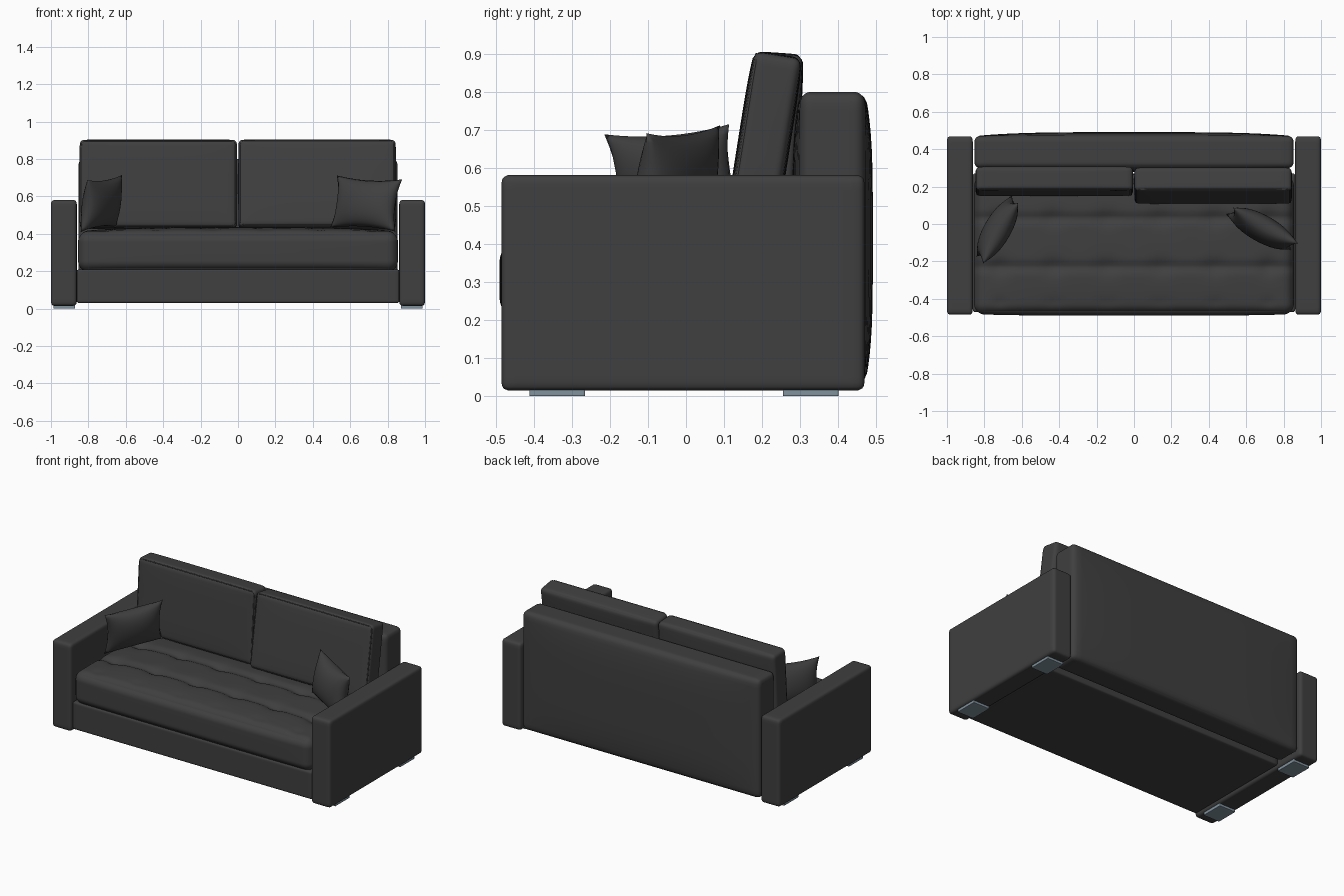
import bpy, bmesh, math
from mathutils import Vector, Euler

if "Cube" in bpy.data.objects:
    bpy.data.objects.remove(bpy.data.objects["Cube"], do_unlink=True)


def material(name, rgb):
    mat = bpy.data.materials.new(name)
    mat.use_nodes = True
    color = (*rgb, 1)
    mat.diffuse_color = color
    mat.node_tree.nodes["Principled BSDF"].inputs["Base Color"].default_value = color
    return mat


FABRIC = material("charcoal fabric", (0.05, 0.05, 0.05))
METAL = material("blue grey metal", (0.22, 0.29, 0.34))


def add_object(name, data, mat, loc, rot=(0, 0, 0)):
    obj = bpy.data.objects.new(name, data)
    bpy.context.collection.objects.link(obj)
    data.materials.append(mat)
    obj.location = loc
    obj.rotation_euler = [math.radians(a) for a in rot]
    return obj


def finish(name, bm, mat, loc, rot=(0, 0, 0)):
    bmesh.ops.recalc_face_normals(bm, faces=bm.faces)
    for f in bm.faces:
        f.smooth = True
    mesh = bpy.data.meshes.new(name)
    bm.to_mesh(mesh)
    bm.free()
    return add_object(name, mesh, mat, loc, rot)


def soft_box(name, loc, half, r, bulge=(0, 0, 0), n=24, rot=(0, 0, 0), mat=FABRIC, shape=None):
    """Rounded box with padded faces; the grid is denser toward the edges."""
    bm = bmesh.new()
    bmesh.ops.create_cube(bm, size=2)
    bmesh.ops.subdivide_edges(bm, edges=bm.edges[:], cuts=n - 1, use_grid_fill=True)
    for v in bm.verts:
        u = [math.sin(c * math.pi / 2) for c in v.co]
        pos = Vector([c * h for c, h in zip(u, half)])
        core = Vector([max(r - h, min(h - r, c)) for c, h in zip(pos, half)])
        out = pos - core
        if out.length > 1e-7:
            pos = core + out.normalized() * r
        for i in range(3):
            a, b = u[i - 1], u[i - 2]
            pos[i] += bulge[i] * u[i] * (1 - a ** 4) * (1 - b ** 4)
        if shape:
            pos = shape(pos)
        v.co = pos
    return finish(name, bm, mat, loc, rot)


def piping(name, cushion_loc, half, rot, inset=0.007, r=0.025):
    """Thin welt around the front edge of a back cushion."""
    hx, hz = half[0] - inset, half[2] - inset
    curve = bpy.data.curves.new(name, "CURVE")
    curve.dimensions = "3D"
    curve.bevel_depth = 0.004
    curve.bevel_resolution = 2
    pts = []
    for k, (sx, sz) in enumerate([(1, 1), (-1, 1), (-1, -1), (1, -1)]):
        for j in range(6):
            a = (k + j / 5) * math.pi / 2
            pts.append((sx * (hx - r) + r * math.cos(a), inset - half[1],
                        sz * (hz - r) + r * math.sin(a)))
    spline = curve.splines.new("POLY")
    spline.points.add(len(pts) - 1)
    for p, co in zip(spline.points, pts):
        p.co = (*co, 1)
    spline.use_cyclic_u = True
    return add_object(name, curve, FABRIC, cushion_loc, rot)


def pillow(name, loc, half_w, half_h, half_t, rot, n=24):
    """Square throw pillow with pulled-out corners and thin seams."""
    bm = bmesh.new()
    for side in (-1, 1):
        new = bmesh.ops.create_grid(bm, x_segments=n, y_segments=n, size=1)["verts"]
        for v in new:
            u, w = v.co.x, v.co.y
            puff = max(0, (1 - u * u) * (1 - w * w)) ** 0.55
            v.co = (half_w * u * (1 - 0.12 * (1 - w * w) * u * u),
                    side * half_t * puff,
                    half_h * w * (1 - 0.12 * (1 - u * u) * w * w))
    bmesh.ops.remove_doubles(bm, verts=bm.verts[:], dist=0.0005)
    return finish(name, bm, FABRIC, loc, rot)


# Arms and feet, mirrored left and right
for side, s in (("left", 1), ("right", -1)):
    soft_box(side + "_arm", (s * 0.931, -0.008, 0.298), (0.069, 0.477, 0.283), 0.02)
    for end, y in (("front", -0.338), ("back", 0.328)):
        soft_box(f"{side}_{end}_foot", (s * 0.929, y, 0.012), (0.058, 0.073, 0.012),
                 0.002, n=8, mat=METAL)

# Base and back frame
soft_box("base", (0, -0.1, 0.12), (0.862, 0.37, 0.09), 0.012)
soft_box("back_frame", (0, 0.385, 0.415), (0.853, 0.085, 0.385), 0.03, (0, 0.021, 0))

# Tufted seat
SEAT_Y = -0.112
SEAMS = (-0.23, 0.03)
TUFTS = [(i - 2.5) * 0.287 for i in range(6)]


def tuft(pos):
    y = pos.y + SEAT_Y
    weight = max(0, min(1, pos.z / 0.08))
    dip = 0
    for s in SEAMS:
        dip += 0.014 * math.exp(-((y - s) / 0.024) ** 2)
        for x in TUFTS:
            dip += 0.016 * math.exp(-((pos.x - x) / 0.045) ** 2 - ((y - s) / 0.05) ** 2)
    for x in TUFTS:
        dip += 0.006 * math.exp(-((pos.x - x) / 0.03) ** 2 - ((y + 0.42) / 0.03) ** 2)
    return pos - Vector((0, 0, dip * weight))


soft_box("seat_cushion", (0, SEAT_Y, 0.306), (0.855, 0.37, 0.106), 0.055,
         (0, 0.008, 0.024), n=64, shape=tuft)

# Back cushions, leaning at slightly different angles
HALF = (0.419, 0.063, 0.235)
for name, loc, lean in (("left_back_cushion", (0.423, 0.205, 0.664), -9),
                        ("right_back_cushion", (-0.426, 0.228, 0.665), -4)):
    soft_box(name, loc, HALF, 0.022, (0.003, 0.006, 0.003), rot=(lean, 0, 0))
    piping(name + "_piping", loc, HALF, (lean, 0, 0))

# Throw pillows
pillow("left_pillow", (0.685, -0.025, 0.562), 0.2, 0.142, 0.07, (-10, 3, -29))
pillow("right_pillow", (-0.73, -0.03, 0.562), 0.19, 0.142, 0.07, (10, -4, 60))
